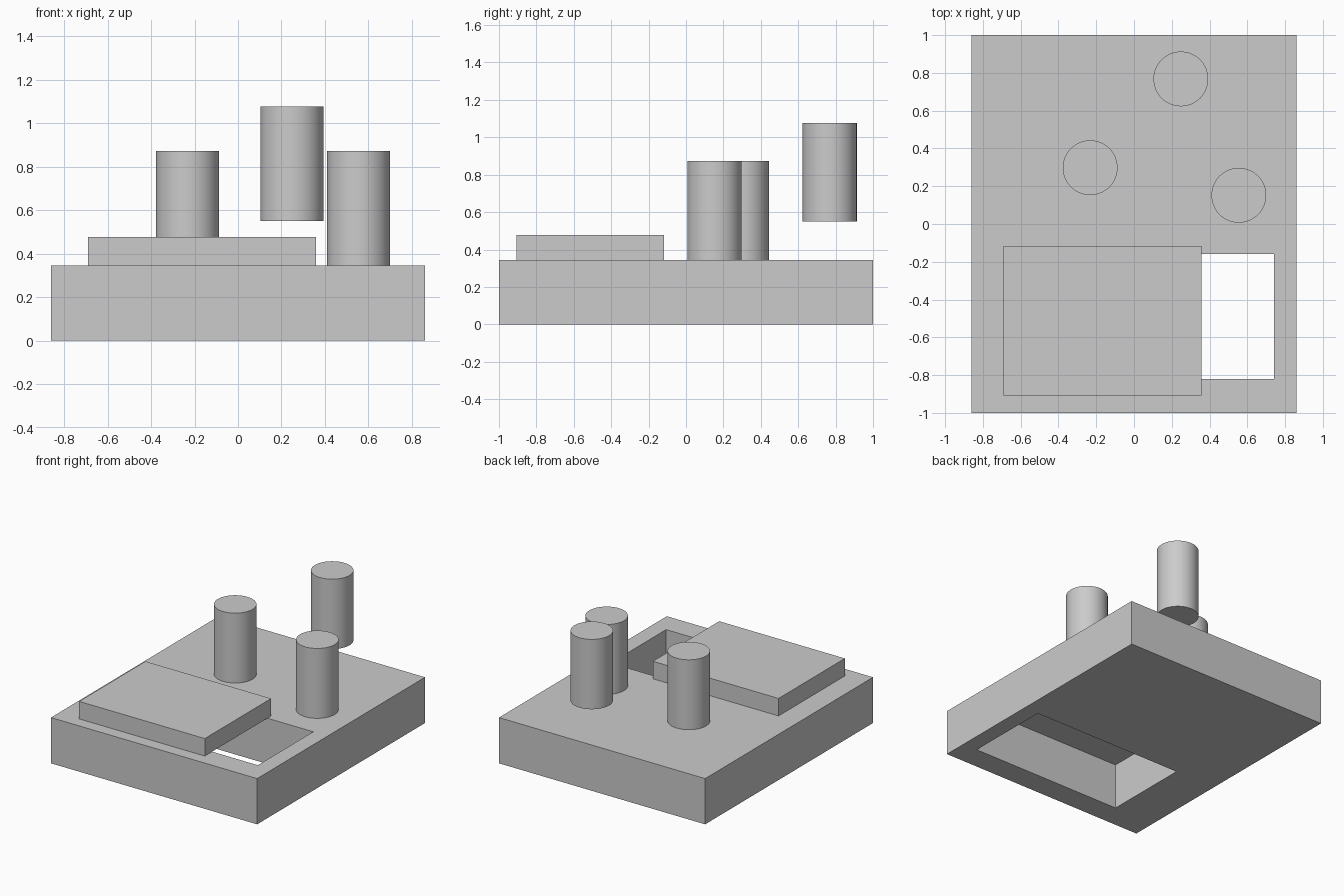
import bpy
from math import radians

if "Cube" in bpy.data.objects:
    bpy.data.objects.remove(bpy.data.objects["Cube"])


def box(name, x, y, z):
    """Box spanning the given (min, max) ranges."""
    spans = (x, y, z)
    bpy.ops.mesh.primitive_cube_add(size=1, location=[(a + b) / 2 for a, b in spans])
    obj = bpy.context.object
    obj.name = name
    obj.scale = [b - a for a, b in spans]
    bpy.ops.object.transform_apply(location=False, rotation=False, scale=True)
    return obj


def peg(name, x, y, bottom):
    bpy.ops.mesh.primitive_cylinder_add(vertices=64, radius=PEG_R, depth=PEG_H,
                                        location=(x, y, bottom + PEG_H / 2))
    bpy.context.object.name = name
    bpy.ops.object.shade_smooth_by_angle(angle=radians(30))


TOP = 0.345
PEG_R, PEG_H = 0.145, 0.527

# Base block with a rectangular opening right through it
base = box("base_block", (-0.86, 0.86), (-1, 1), (0, TOP))
cutter = box("opening_cutter", (-0.52, 0.74), (-0.82, -0.16), (-0.2, TOP + 0.2))
cut = base.modifiers.new("opening", 'BOOLEAN')
cut.operation = 'DIFFERENCE'
cut.solver = 'EXACT'
cut.object = cutter
bpy.context.view_layer.objects.active = base
bpy.ops.object.modifier_apply(modifier=cut.name)
bpy.data.objects.remove(cutter)

# Sliding cover partly over the opening
box("cover_plate", (-0.69, 0.358), (-0.907, -0.117), (TOP, 0.477))

# Two pegs standing on the base, one raised above it
peg("left_peg", -0.232, 0.298, TOP)
peg("right_peg", 0.555, 0.152, TOP)
peg("raised_peg", 0.248, 0.768, 0.55)
